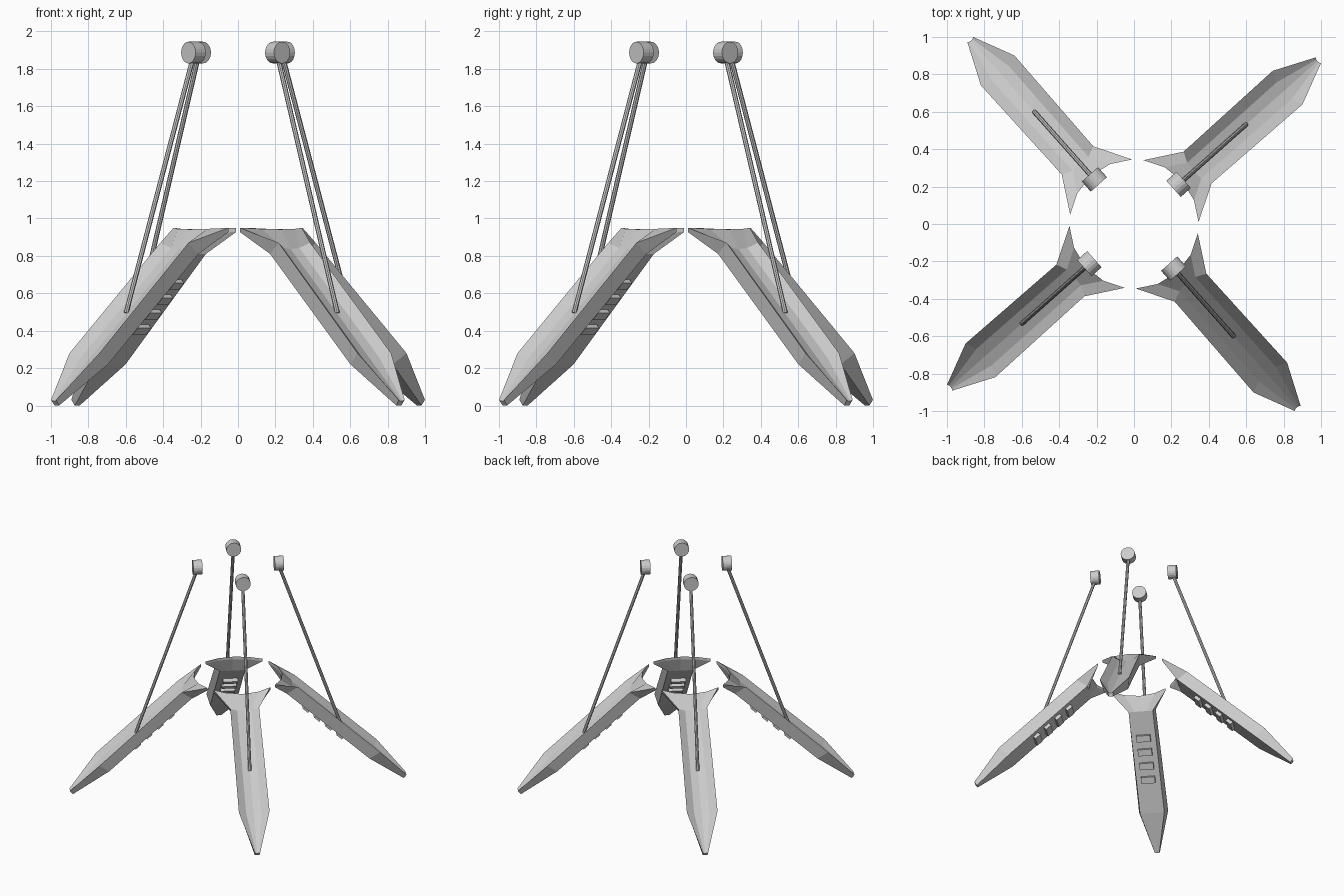
import bpy, bmesh
from math import radians, sin, cos
from mathutils import Matrix, Vector

if "Cube" in bpy.data.objects:
    bpy.data.objects.remove(bpy.data.objects["Cube"])

START = 41.6            # heading of the first leg
PROFILE = [-1, -0.5, 0, 0.5, 1]
GROOVE = [0, 0.8, 1, 0.8, 0]
NORMAL = Vector((-0.674, 0, -0.739))   # leg underside direction


def finish(bm, name, angle, smooth=False):
    bmesh.ops.recalc_face_normals(bm, faces=bm.faces)
    mesh = bpy.data.meshes.new(name)
    bm.to_mesh(mesh)
    bm.free()
    obj = bpy.data.objects.new(name, mesh)
    obj.matrix_world = Matrix.Rotation(angle, 4, 'Z')
    bpy.context.collection.objects.link(obj)
    return obj


def rod(bm, a, b, radius, sides):
    a, b = Vector(a), Vector(b)
    rot = (b - a).to_track_quat('Z', 'Y').to_matrix().to_4x4()
    bmesh.ops.create_cone(bm, cap_ends=True, segments=sides, radius1=radius,
                          radius2=radius, depth=(b - a).length,
                          matrix=Matrix.Translation((a + b) / 2) @ rot)


def leg_sections():
    # collar end wraps around a circle of radius 0.345
    arc = [radians(40 * k) for k in PROFILE]
    top = [Vector((0.345 * cos(t), 0.345 * sin(t), 0.95 - 0.008 * cos(t * 2.25))) for t in arc]
    yield top, [p - Vector((0, 0, 0.022)) for p in top]
    # half width, reach, height, groove depth, then underside width, reach, height
    for w, u, z, g, bw, bu, bz in ((0.113, 0.455, 0.87, 0.046, 0.100, 0.372, 0.81),
                                   (0.120, 1.098, 0.28, 0.046, 0.100, 1.018, 0.22),
                                   (0.021, 1.318, 0.03, 0.010, 0.018, 1.295, 0.0)):
        yield ([Vector((u, k * w, z)) + NORMAL * g * d for k, d in zip(PROFILE, GROOVE)],
               [Vector((bu, k * bw, bz)) for k in PROFILE])


for i in range(4):
    angle = radians(START + 90 * i)

    # grooved blade-shaped leg with flared collar end
    bm = bmesh.new()
    rings = [[bm.verts.new(p) for p in top + bottom[::-1]] for top, bottom in leg_sections()]
    n = len(rings[0])
    for r, s in zip(rings, rings[1:]):
        for j in range(n):
            bm.faces.new((r[j], r[(j + 1) % n], s[(j + 1) % n], s[j]))
    for r in (rings[0], rings[-1]):
        for j in range(4):
            bm.faces.new((r[j], r[j + 1], r[n - 2 - j], r[n - 1 - j]))
    finish(bm, f"leg_{i + 1}", angle)

    # four ribs on the underside
    bm = bmesh.new()
    along = Vector((0.739, 0, -0.674))
    for k in range(4):
        u = 0.54 + 0.088 * k
        pos = Vector((u, 0, 0.22 + 0.913 * (1.018 - u))) + NORMAL * 0.008
        frame = Matrix((along, (0, 1, 0), NORMAL)).transposed().to_4x4()
        bmesh.ops.create_cube(bm, size=1, matrix=Matrix.Translation(pos) @ frame
                              @ Matrix.Diagonal((0.055, 0.115, 0.04, 1)))
    finish(bm, f"leg_ribs_{i + 1}", angle)

    # thin strut rising from the groove
    bm = bmesh.new()
    rod(bm, (0.80, 0, 0.495), (0.318, 0, 1.87), 0.013, 8)
    finish(bm, f"strut_{i + 1}", angle)

    # round drum at the strut top
    bm = bmesh.new()
    rod(bm, (0.283, 0, 1.887), (0.355, 0, 1.887), 0.058, 20)
    finish(bm, f"strut_drum_{i + 1}", angle)
